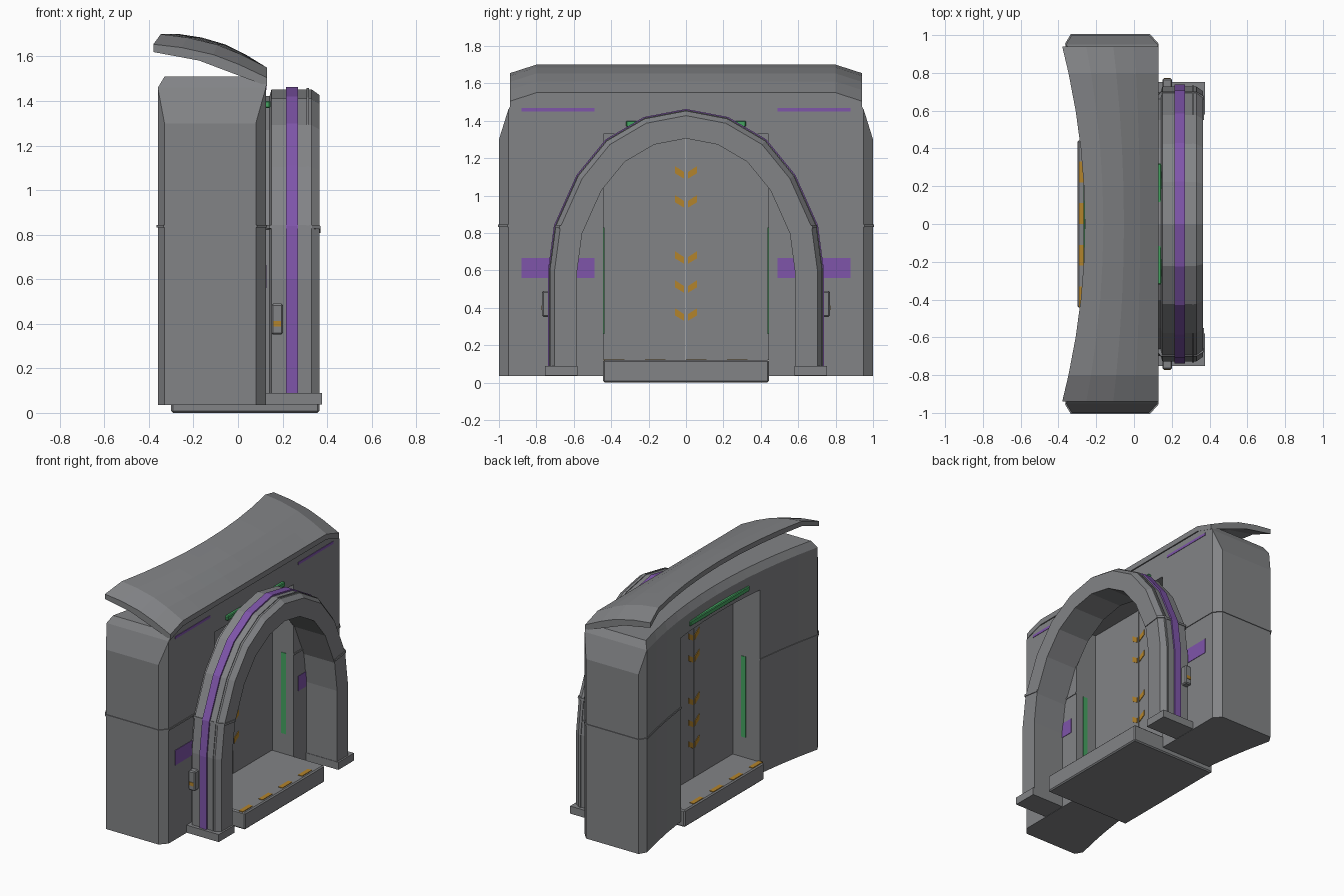
import bpy, bmesh
from mathutils import Vector

cube = bpy.data.objects.get("Cube")
if cube:
    bpy.data.objects.remove(cube, do_unlink=True)


def material(name, rgb):
    m = bpy.data.materials.new(name)
    m.use_nodes = True
    m.diffuse_color = (*rgb, 1)
    m.node_tree.nodes["Principled BSDF"].inputs["Base Color"].default_value = (*rgb, 1)
    return m


GREY = material("grey metal", (0.225, 0.23, 0.24))
PURPLE = material("purple trim", (0.21, 0.09, 0.40))
GREEN = material("green light", (0.06, 0.37, 0.12))
ORANGE = material("orange marking", (0.45, 0.23, 0.025))


def finish(name, bm, mat):
    bmesh.ops.remove_doubles(bm, verts=bm.verts, dist=0.0005)
    bmesh.ops.recalc_face_normals(bm, faces=bm.faces)
    me = bpy.data.meshes.new(name)
    bm.to_mesh(me)
    bm.free()
    me.materials.append(mat)
    ob = bpy.data.objects.new(name, me)
    bpy.context.collection.objects.link(ob)
    return ob


def loft(name, rings, mat):
    """Skin closed rings of points in order and cap both ends."""
    bm = bmesh.new()
    loops = [[bm.verts.new(p) for p in r] for r in rings]
    n = len(rings[0])
    for a, b in zip(loops, loops[1:]):
        for i in range(n):
            j = (i + 1) % n
            bm.faces.new((a[i], a[j], b[j], b[i]))
    bm.faces.new(loops[0])
    bm.faces.new(loops[-1])
    return finish(name, bm, mat)


def box(name, xs, ys, zs, mat=GREY, bevel=0):
    bm = bmesh.new()
    bmesh.ops.create_cube(bm, size=1)
    for v in bm.verts:
        v.co = [r[0] if c < 0 else r[1] for c, r in zip(v.co, (xs, ys, zs))]
    if bevel:
        bmesh.ops.bevel(bm, geom=bm.edges[:], offset=bevel, segments=1, affect='EDGES')
    return finish(name, bm, mat)


def both_sides(name, xs, ys, zs, mat=GREY, bevel=0):
    for side, s in (("left", 1), ("right", -1)):
        box(f"{name}_{side}", xs, sorted(s * y for y in ys), zs, mat, bevel)


# Wall: straight front, hollow curved back, chamfered corners
FRONT, STEPS = 0.125, 12


def outline(z, half=0.95, corner=0.05, grow=0.0, back=0.0):
    k = corner / 0.05
    pts = [(FRONT + grow, -half - grow), (FRONT + grow, half + grow)]
    pts += [(FRONT - 0.045 * k + grow, half + corner + grow),
            (-0.36 + 0.03 * k - grow + back, half + corner + grow)]
    for i in range(STEPS + 1):
        t = 1 - 2 * i / STEPS
        pts.append((-0.245 - 0.115 * t * t - grow + back, t * (half + grow)))
    pts += [(-0.36 + 0.03 * k - grow + back, -half - corner - grow),
            (FRONT - 0.045 * k + grow, -half - corner - grow)]
    return [(x, y, z) for x, y in pts]


wall = loft("wall", [outline(0.035), outline(1.3), outline(1.46, corner=0),
                     outline(1.51, half=0.92, corner=0, back=0.03)], GREY)
seam = loft("wall_seam", [outline(0.832, grow=0.005), outline(0.844, grow=0.005)], GREY)

# Doorway opening
cutter = box("doorway_cutter", (-1, 1), (-0.44, 0.44), (-0.5, 1.33))
cutter.hide_render = True
for ob in (wall, seam):
    mod = ob.modifiers.new("doorway", 'BOOLEAN')
    mod.operation, mod.object, mod.solver = 'DIFFERENCE', cutter, 'EXACT'
    bpy.context.view_layer.update()
    evaluated = ob.evaluated_get(bpy.context.evaluated_depsgraph_get())
    ob.data = bpy.data.meshes.new_from_object(evaluated)
    ob.modifiers.clear()
bpy.data.objects.remove(cutter, do_unlink=True)

# Roof: curved slab that drops at both ends
ROOF = ((0, 1.55), (0.25, 1.61), (0.47, 1.653), (0.75, 1.685), (1, 1.70),
        (1, 1.665), (0.6, 1.627), (0, 1.512))
rings = []
for y in (-0.94, -0.8, -0.6, -0.4, -0.2, 0, 0.2, 0.4, 0.6, 0.8, 0.94):
    depth = 0.39 + 0.12 * (y / 0.94) ** 2
    drop = 0.045 if abs(y) > 0.9 else 0
    rings.append([(0.13 - depth * t, y, z - drop) for t, z in ROOF])
loft("roof", rings, GREY)

# Door leaves and threshold
both_sides("door_leaf", (-0.06, -0.04), (0.002, 0.44), (0.12, 1.33))
box("threshold", (-0.3, 0.365), (-0.443, 0.443), (0, 0.12), bevel=0.008)


def plate(name, points, normal, mat):
    """Thin raised marking on a flat surface."""
    off = Vector(normal) * 0.004
    loft(name, [[Vector(p) - off * 0.5 for p in points], [Vector(p) + off for p in points]], mat)


for face, x, n in (("front", -0.04, 1), ("back", -0.06, -1)):
    for z in (0.33, 0.48, 0.635, 0.935, 1.09):
        for s in (1, -1):
            plate(f"door_chevron_{face}",
                  [(x, s * 0.01, z), (x, s * 0.06, z + 0.03),
                   (x, s * 0.06, z + 0.068), (x, s * 0.01, z + 0.036)], (n, 0, 0), ORANGE)
for face, x in (("front", 0.33), ("back", -0.275)):
    for y in (-0.385, -0.165, 0.055, 0.275):
        plate(f"threshold_mark_{face}",
              [(x - 0.016, y - 0.055, 0.12), (x + 0.016, y - 0.055, 0.12),
               (x + 0.016, y + 0.055, 0.12), (x - 0.016, y + 0.055, 0.12)], (0, 0, 1), ORANGE)

# Lights beside and above the doorway
for x in (0.05, -0.14):
    both_sides("jamb_light", (x - 0.018, x + 0.018), (0.436, 0.442), (0.26, 0.83), GREEN)
box("front_header_light", (0.12, 0.145), (-0.32, 0.32), (1.368, 1.4), GREEN, 0.005)
box("back_header_light", (-0.267, -0.235), (-0.33, 0.33), (1.365, 1.4), GREEN, 0.005)

# Purple paint on the wall front
both_sides("upper_stripe", (0.12, 0.128), (0.49, 0.88), (1.45, 1.468), PURPLE)
both_sides("side_patch", (0.12, 0.128), (0.49, 0.88), (0.56, 0.665), PURPLE)

# Arch: profiles of (x, inward depth) swept along one path
HALF = [(0.738, 0.06), (0.738, 0.6), (0.706, 0.84), (0.585, 1.11),
        (0.43, 1.3), (0.225, 1.42)]
PATH = HALF + [(0, 1.463)] + [(-y, z) for y, z in reversed(HALF)]


def sweep(name, path, profile, mat):
    pts = [Vector(p) for p in path]
    rings = []
    for i, p in enumerate(pts):
        a = (p - pts[i - 1]).normalized() if i else None
        b = (pts[i + 1] - p).normalized() if i + 1 < len(pts) else None
        a, b = a or b, b or a
        n = Vector((-a.y - b.y, a.x + b.x)).normalized()
        n /= n.dot(Vector((-a.y, a.x)))
        rings.append([(x, *(p + n * d)) for x, d in profile])
    return loft(name, rings, mat)


sweep("arch", PATH, [(0.12, 0.155), (0.12, 0.04), (0.142, 0.04), (0.15, 0.01),
                     (0.33, 0.01), (0.365, 0.035), (0.365, 0.155)], GREY)
sweep("arch_stripe", PATH, [(0.215, 0.03), (0.215, 0), (0.27, 0), (0.27, 0.03)], PURPLE)
sweep("arch_rib", PATH, [(0.308, 0.03), (0.308, 0.005), (0.318, 0.005), (0.318, 0.03)], GREY)

# Collar, foot and control box on each leg of the arch
COLLAR = [(0.12, 0.157), (0.12, 0.036), (0.142, 0.006), (0.332, 0.006),
          (0.37, 0.03), (0.37, 0.157)]
sweep("arch_collar_left", [(0.7075, 0.829), (0.7055, 0.844)], COLLAR, GREY)
sweep("arch_collar_right", [(-0.7055, 0.844), (-0.7075, 0.829)], COLLAR, GREY)
both_sides("arch_foot", (0.12, 0.377), (0.58, 0.753), (0.037, 0.09))
both_sides("control_box", (0.15, 0.202), (0.72, 0.77), (0.352, 0.49), GREY, 0.007)
both_sides("control_button", (0.16, 0.193), (0.768, 0.773), (0.388, 0.412), ORANGE)
